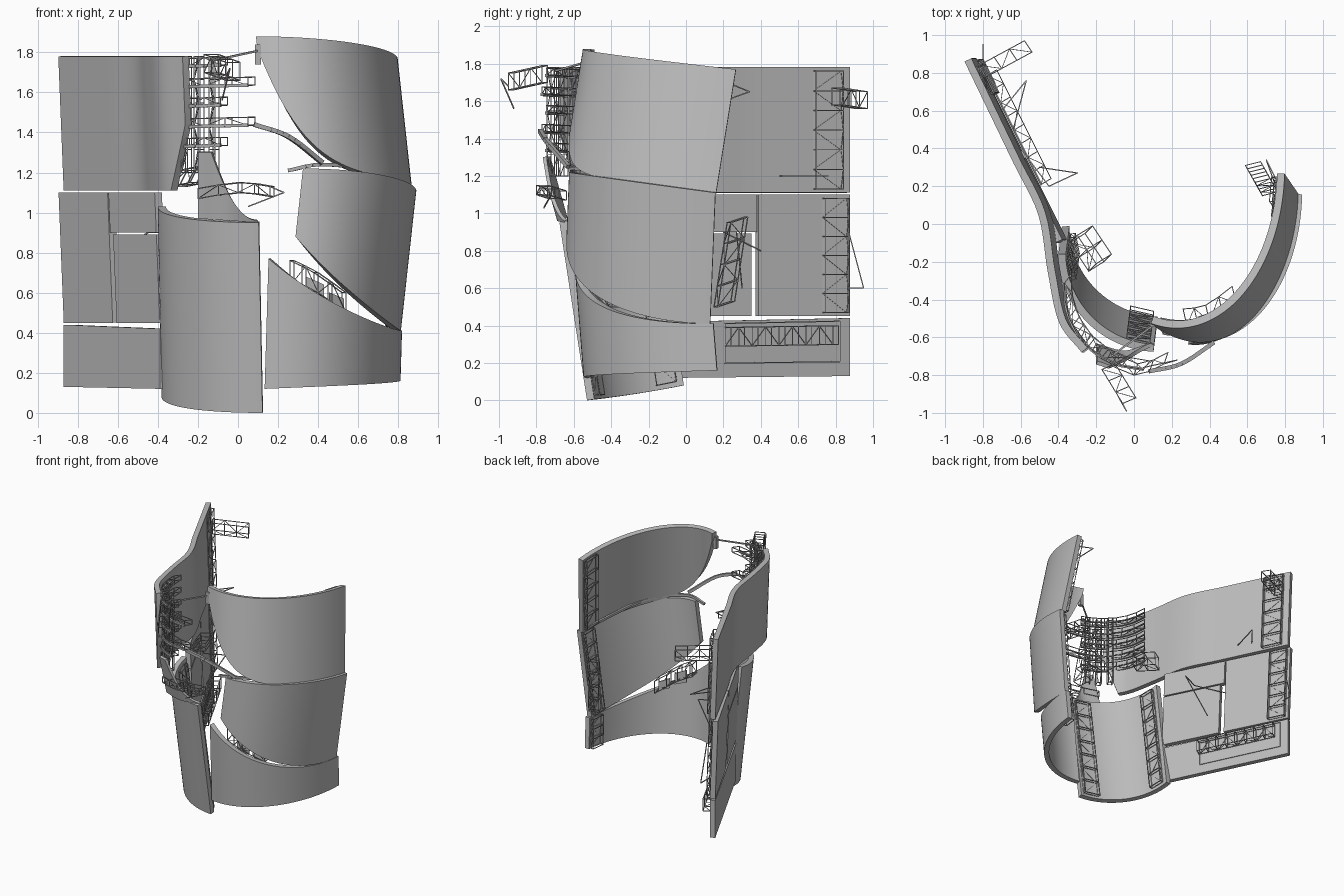
import bpy, bmesh
from math import cos, sin, radians
from mathutils import Vector

default = bpy.data.objects.get("Cube")
if default:
    bpy.data.objects.remove(default, do_unlink=True)


def material(name, value):
    mat = bpy.data.materials.new(name)
    mat.use_nodes = True
    color = (value, value, value, 1)
    mat.diffuse_color = color
    mat.node_tree.nodes["Principled BSDF"].inputs["Base Color"].default_value = color
    return mat


hull_grey = material("hull grey", 0.5)
frame_grey = material("frame grey", 0.42)


def spline(*points):
    """Smooth curve through the points, as a function of t from start to end."""
    pts = [Vector(p) for p in points]
    pts = [2 * pts[0] - pts[1]] + pts + [2 * pts[-1] - pts[-2]]
    spans = len(pts) - 3

    def curve(t):
        i = max(0, min(int(t * spans), spans - 1))
        u = t * spans - i
        a, b, c, d = pts[i:i + 4]
        return b + 0.5 * u * ((c - a) + u * ((2 * a - 5 * b + 4 * c - d) + u * (3 * b - a - 3 * c + d)))
    return curve


def arc(center, radius_x, radius_y, start, end):
    """Elliptical plan curve between two angles in degrees."""
    def curve(t):
        angle = radians(start + (end - start) * t)
        return Vector((center[0] + radius_x * cos(angle), center[1] + radius_y * sin(angle)))
    return curve


def sweep(start, end, power=1):
    """Edge height that eases from start to end."""
    return lambda t: end + (start - end) * (1 - t) ** power


def tilted(start, end):
    """Edge height of a quarter round sheet cut by a sloping plane."""
    return lambda t: end + (start - end) * cos(radians(90 * t))


def make_object(name, bm, mat):
    mesh = bpy.data.meshes.new(name)
    bm.to_mesh(mesh)
    bm.free()
    mesh.materials.append(mat)
    obj = bpy.data.objects.new(name, mesh)
    bpy.context.collection.objects.link(obj)
    return obj


def panel(name, plan, low, high, lean=(0, 0), base=0, thickness=0.04, steps=36):
    """Plate that follows a plan curve; returns its surface for fitting frames."""
    def surface(t, height, inset=0):
        z = low(t) + (high(t) - low(t)) * height
        along = (plan(t + 0.01) - plan(t - 0.01)).normalized()
        spot = plan(t) + Vector((-along.y, along.x)) * inset + Vector(lean) * (z - base)
        return Vector((spot.x, spot.y, z))

    bm = bmesh.new()
    columns = [[bm.verts.new(surface(k / steps, h)) for h in (0, 1)] for k in range(steps + 1)]
    for (a, b), (c, d) in zip(columns, columns[1:]):
        bm.faces.new((a, c, d, b))
    obj = make_object(name, bm, hull_grey)
    solid = obj.modifiers.new("thickness", "SOLIDIFY")
    solid.thickness = thickness
    solid.offset = -1
    bpy.ops.object.select_all(action="DESELECT")
    obj.select_set(True)
    bpy.context.view_layer.objects.active = obj
    bpy.ops.object.modifier_apply(modifier=solid.name)
    bpy.ops.object.shade_smooth_by_angle(angle=0.5)
    return surface


def beam(bm, a, b, size):
    """Square bar between two points."""
    axis = b - a
    turn = axis.to_track_quat("Z", "Y").to_matrix().to_4x4()
    turn.translation = (a + b) / 2
    for v in bmesh.ops.create_cube(bm, size=1)["verts"]:
        v.co = turn @ Vector((v.co.x * size, v.co.y * size, v.co.z * axis.length))


def rods(name, points, size=0.006, steps=0):
    """Bars from point to point, or one smooth bar if steps are given."""
    bm = bmesh.new()
    curve = spline(*points)
    steps = steps or len(points) - 1
    path = [curve(k / steps) for k in range(steps + 1)]
    for a, b in zip(path, path[1:]):
        beam(bm, a, b, size)
    make_object(name, bm, frame_grey)


def truss(name, points, side, depth, bays, size=0.005):
    """Box lattice along a path with rings and alternating braces."""
    bm = bmesh.new()
    curve, side, depth = spline(*points), Vector(side), Vector(depth)
    path = [curve(k / bays) for k in range(bays + 1)]
    rings = [(p, p + side, p + side + depth, p + depth) for p in path]
    for ring in rings:
        for k in range(4):
            beam(bm, ring[k], ring[k - 1], size)
    for n, (r, s) in enumerate(zip(rings, rings[1:])):
        for k in range(4):
            beam(bm, r[k], s[k], size)
        if n % 2:
            r, s = s, r
        for i, j in ((0, 1), (0, 3)):
            beam(bm, r[i], s[j], size * 0.7)
    make_object(name, bm, frame_grey)


def ladder(name, surface, start, end, bays):
    """Upright lattice fixed to the inner face of a panel."""
    bottom, top = surface(start, 0.03, 0.043), surface(start, 0.97, 0.043)
    side = surface(end, 0.5, 0.043) - surface(start, 0.5, 0.043)
    depth = surface(start, 0.5, 0.07) - surface(start, 0.5, 0.043)
    truss(name, (bottom, top), side, depth, bays)


# Right side wall: flat sheets with narrow gaps
wall_back, wall_front = Vector((-0.87, 0.86)), Vector((-0.39, -0.1))


def wall(start, end):
    return lambda t: wall_back.lerp(wall_front, start + (end - start) * t)


wall_lean = (-0.04, 0)
lower_wall = panel("lower_right_wall", wall(0, 1), sweep(0.13, 0.12), sweep(0.44, 0.42))
middle_wall = panel("middle_right_wall_back", wall(0, 0.51), sweep(0.45, 0.45), sweep(1.1, 1.1), wall_lean, 0.45)
panel("middle_right_wall_top", wall(0.52, 1), sweep(0.9, 0.9), sweep(1.1, 1.1), wall_lean, 0.45)
panel("middle_right_wall_front", wall(0.55, 1), sweep(0.45, 0.45), sweep(0.89, 0.89), wall_lean, 0.45)

# Right side wall: upper sheet bending forward to a torn edge
upper_plan = spline(wall_back, (-0.74, 0.59), (-0.61, 0.32), (-0.48, 0.05), (-0.43, -0.25),
                    (-0.37, -0.52), (-0.25, -0.68))
upper_wall = panel("upper_right_wall", upper_plan, lambda t: 1.11 + max(0, 3 * (t - 0.89)),
                   sweep(1.78, 1.78), wall_lean, 1.1)

# Tilted front sheet
front_sheet = panel("front_sheet", arc((0.15, 0), 0.53, 0.53, -180, -93), sweep(0.08, 0, 2),
                    sweep(1.03, 0.95, 2), (-0.02, -0.155))

# Left side shell: three curved sheets with diagonal tears
seam, tear = tilted(1.22, 1.11), sweep(0.6, 0, 6)
upper_shell = panel("upper_left_shell", arc((0.3, 0.19), 0.56, 0.85, -104, -1),
                    lambda t: seam(t) + tear(t), tilted(1.88, 1.77), (-0.11, 0.16), 1.2)
middle_shell = panel("middle_left_shell", arc((0.34, 0.2), 0.55, 0.83, -93, -3),
                     sweep(0.88, 0.41, 1.9), seam, (0.11, 0.04), 1.1)
lower_shell = panel("lower_left_shell", arc((0.25, 0.2), 0.57, 0.77, -101, -4),
                    sweep(0.12, 0.16), sweep(0.77, 0.41, 2.2), (0.03, -0.08), 0.4)

# Loose torn pieces
slope = sweep(1.52, 0.96, 2)
panel("loose_scrap", spline((-0.2, -0.66), (-0.05, -0.7), (0.1, -0.66)), sweep(0.97, 0.95),
      lambda t: min(1.3, slope(t)), (0, -0.28), 1, 0.02)
panel("tear_scrap", spline((0.34, -0.5), (0.43, -0.47)), sweep(0.58, 0.55), sweep(0.68, 0.64), thickness=0.01)
panel("tear_scrap_small", spline((0.46, -0.45), (0.53, -0.4)), sweep(0.52, 0.5), sweep(0.6, 0.57), thickness=0.01)

# Bent strips along the torn edges
rods("bent_strip_upper", [(0.08, -0.78, 1.44), (0.25, -0.74, 1.38), (0.42, -0.63, 1.25)], 0.022, 12)
rods("bent_strip_lower", [(0.25, -0.6, 1.21), (0.42, -0.6, 1.24), (0.66, -0.4, 1.21), (0.83, 0.1, 1.13)], 0.018, 16)
rods("top_link", [(-0.12, -0.7, 1.76), (0.11, -0.53, 1.81)], 0.01)
rods("top_bracket", [(0.1, -0.53, 1.74), (0.1, -0.53, 1.84)], 0.03)

# Ladder frames fixed behind the sheet edges
ladder("upper_wall_ladder", upper_wall, 0.03, 0.12, 6)
ladder("middle_wall_ladder", middle_wall, 0.04, 0.3, 6)
ladder("upper_shell_ladder", upper_shell, 0.99, 0.9, 5)
ladder("middle_shell_ladder", middle_shell, 0.99, 0.9, 6)
ladder("lower_shell_ladder", lower_shell, 0.99, 0.9, 3)
ladder("front_sheet_ladder_right", front_sheet, 0.05, 0.2, 7)
ladder("front_sheet_ladder_left", front_sheet, 0.97, 0.8, 7)
truss("lower_wall_truss", [lower_wall(t, 0.55, 0.05) for t in (0.1, 0.7)], (0, 0, 0.1), (0.05, 0.03, 0), 8)
corners = ((0.06, 0.25), (0.7, 0.25), (0.7, 0.95), (0.06, 0.95), (0.06, 0.25))
rods("lower_wall_frame", [lower_wall(t, h, 0.045) for t, h in corners])

# Broken lattice that sticks out behind the walls
truss("wall_stub_upper", [(-0.82, 0.84, 1.58), (-0.58, 0.97, 1.56)], (0, 0, 0.09), (0.04, -0.06, 0), 3)
truss("shell_stub", [(0.76, 0.17, 0.5), (0.72, 0.24, 0.95)], (-0.05, 0.09, 0.03), (-0.08, -0.02, 0), 4)
rods("wall_stub_middle", [(-0.8, 0.86, 0.6), (-0.8, 0.95, 0.6), (-0.8, 0.87, 0.9)])
rods("wall_spike_front", [(-0.6, 0.4, 0.8), (-0.45, 0.2, 0.9), (-0.3, 0.27, 0.9), (-0.5, 0.3, 0.6)])
rods("wall_spike_back", [(-0.7, 0.6, 1.2), (-0.57, 0.76, 1.2), (-0.64, 0.5, 1.2)])
rods("shell_spike", [(0.75, 0.2, 1.6), (0.7, 0.34, 1.65), (0.76, 0.22, 1.7)])

# Curved ribs and posts exposed where the front skin is missing
rib_plan = arc((0.05, -0.35), 0.42, 0.42, -185, -90)
for i in range(5):
    reach = 1 if i % 2 else 0.8
    path = [rib_plan(reach * k / 4).to_3d() + Vector((0, 0, 1.32 + i * 0.1 + k * 0.004)) for k in range(5)]
    truss(f"exposed_rib_{i + 1}", path, (0, 0, 0.04), (0.035, 0.045, 0), 6)
    rods(f"rib_strip_{i + 1}", path, 0.016, 12)
for i in range(3):
    foot = rib_plan(0.45 + i * 0.13).to_3d()
    path = [foot + Vector((0, 0, z)) for z in (1.2, 1.78)]
    truss(f"exposed_post_{i + 1}", path, (0.03, -0.02, 0), (0.02, 0.04, 0), 5)

# Dangling lattice at the front and inside the shell tear
truss("front_stub_top", [(-0.17, -0.77, 1.7), (-0.06, -0.95, 1.66)], (0, 0, 0.09), (0.07, 0.03, 0), 3)
rods("front_spike", [(-0.06, -0.95, 1.68), (-0.04, -0.99, 1.72), (-0.08, -0.92, 1.56)])
truss("front_stub_low", [(-0.2, -0.7, 1.07), (0, -0.8, 1.1), (0.16, -0.74, 1.08)], (0, 0, 0.05), (0.02, 0.06, 0), 4)
rods("front_stub_tip", [(0.16, -0.74, 1.13), (0.23, -0.72, 1.1), (0.05, -0.76, 1.03)])
truss("inner_corner_lattice", [(-0.34, -0.1, 1.13), (-0.24, -0.25, 1.15)], (0.04, 0.04, 0.08), (0.08, 0.05, 0), 2)
truss("tear_lattice", [(0.28, -0.54, 0.66), (0.4, -0.52, 0.6), (0.54, -0.42, 0.5)], (0, 0, 0.1), (-0.02, 0.09, 0), 4)
